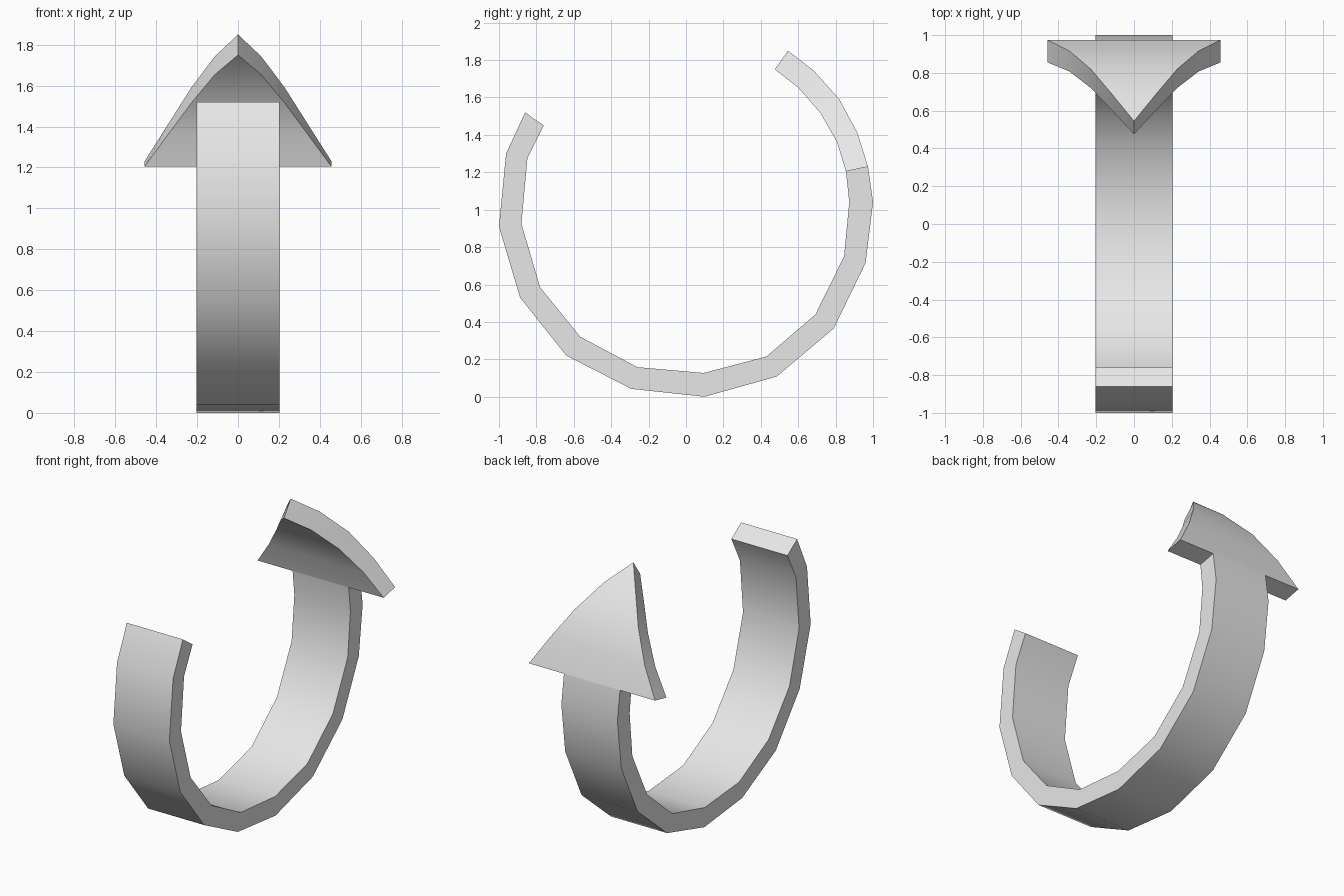
import bpy
import math

if "Cube" in bpy.data.objects:
    bpy.data.objects.remove(bpy.data.objects["Cube"])

grey = bpy.data.materials.new("light grey")
grey.diffuse_color = (0.8, 0.8, 0.8, 1)
grey.use_nodes = True
grey.node_tree.nodes["Principled BSDF"].inputs["Base Color"].default_value = grey.diffuse_color


def curved_plate(name, outer, inner, widths):
    """Sweep a rectangular section along paired (y, z) points; zero width makes a tip edge."""
    verts, rings, faces = [], [], []

    def add(v):
        if v in verts:
            return verts.index(v)
        verts.append(v)
        return len(verts) - 1

    for o, i, w in zip(outer, inner, widths):
        rings.append([add((x, *p)) for x, p in ((-w, o), (w, o), (w, i), (-w, i))])
    quads = [rings[0][::-1], rings[-1]]
    for a, b in zip(rings, rings[1:]):
        quads += [[a[k], a[(k + 1) % 4], b[(k + 1) % 4], b[k]] for k in range(4)]
    for q in quads:
        q = list(dict.fromkeys(q))
        if len(q) > 2:
            faces.append(q)
    mesh = bpy.data.meshes.new(name)
    mesh.from_pydata(verts, [], faces)
    mesh.materials.append(grey)
    obj = bpy.data.objects.new(name, mesh)
    bpy.context.collection.objects.link(obj)
    # consistent normals, smooth along the bend, crisp at the rims
    bpy.ops.object.select_all(action='DESELECT')
    obj.select_set(True)
    bpy.context.view_layer.objects.active = obj
    bpy.ops.object.mode_set(mode='EDIT')
    bpy.ops.mesh.select_all(action='SELECT')
    bpy.ops.mesh.normals_make_consistent(inside=False)
    bpy.ops.object.mode_set(mode='OBJECT')
    bpy.ops.object.shade_smooth_by_angle(angle=math.radians(35))
    return obj


# Arrow shaft: band bent round most of a circle
shaft_outer = [(-.86, 1.52), (-.962, 1.30), (-1, .91), (-.887, .53), (-.64, .22), (-.292, .042),
               (.10, 0), (.485, .108), (.79, .365), (.96, .715), (1, 1.04), (.973, 1.23)]
shaft_inner = [(-.76, 1.45), (-.848, 1.275), (-.88, .925), (-.78, .585), (-.565, .32), (-.26, .158),
               (.095, .127), (.43, .215), (.692, .44), (.845, .75), (.873, 1.04), (.855, 1.205)]
curved_plate("arrow_shaft", shaft_outer, shaft_inner, [0.203] * 12)

# Arrow head: bent triangle tapering to a tip edge
head_outer = [(.973, 1.23), (.917, 1.41), (.82, 1.59), (.685, 1.742), (.545, 1.85)]
head_inner = [(.855, 1.205), (.808, 1.36), (.72, 1.515), (.60, 1.653), (.475, 1.75)]
curved_plate("arrow_head", head_outer, head_inner, [0.457 * (1 - k / 4) for k in range(5)])
